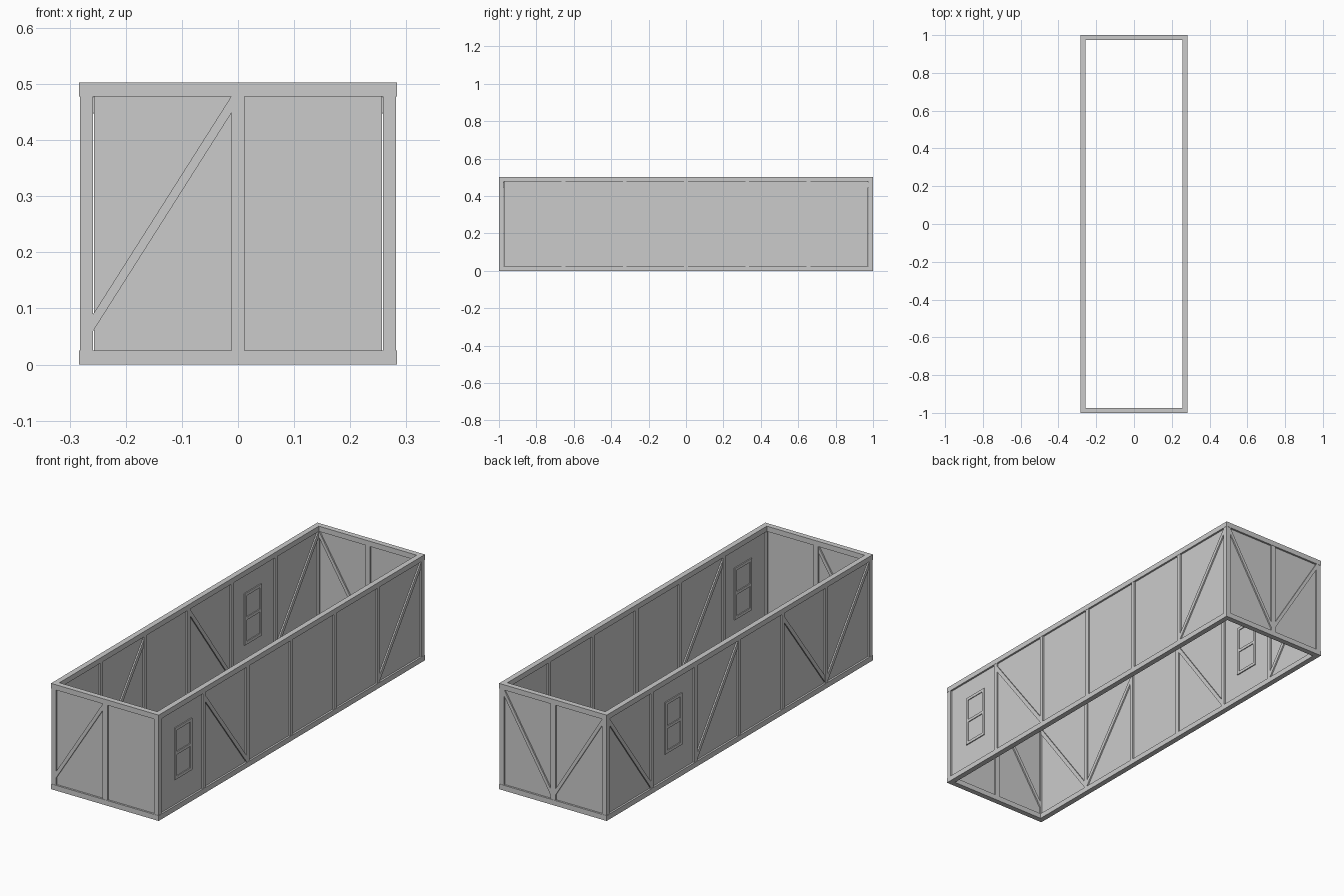
import bpy, bmesh
from mathutils import Vector

if "Cube" in bpy.data.objects:
    bpy.data.objects.remove(bpy.data.objects["Cube"])

X, Y, H = 0.283, 1.0, 0.503      # outer half sizes, height
T = 0.026                        # timber width
LO, HI = 0.025, 0.478            # top of sill, underside of plate
PX, PY = X - T / 2, Y - T / 2    # wall centre planes


def mesh_object(name, bm):
    bmesh.ops.recalc_face_normals(bm, faces=bm.faces[:])
    me = bpy.data.meshes.new(name)
    bm.to_mesh(me)
    bm.free()
    ob = bpy.data.objects.new(name, me)
    bpy.context.collection.objects.link(ob)
    return ob


def prism(name, wall, pts, half):
    """Extrude a (u, z) outline through a wall; u runs along the wall."""
    axis, plane = wall
    bm = bmesh.new()

    def place(u, z, d):
        return (plane + d, u, z) if axis == 'x' else (u, plane + d, z)
    f = bm.faces.new([bm.verts.new(place(u, z, -half)) for u, z in pts])
    ext = bmesh.ops.extrude_face_region(bm, geom=[f])
    shift = Vector(place(0, 0, half)) - Vector(place(0, 0, -half))
    bmesh.ops.translate(bm, vec=shift,
                        verts=[v for v in ext['geom'] if isinstance(v, bmesh.types.BMVert)])
    return mesh_object(name, bm)


def rect(name, wall, u0, u1, z0, z1, half):
    return prism(name, wall, [(u0, z0), (u1, z0), (u1, z1), (u0, z1)], half)


def brace(wall, u0, z0, u1, z1, w=0.03):
    prism("diagonal_brace", wall, [(u0, z0), (u1, z1), (u1, z1 + w), (u0, z0 + w)], 0.0105)


def ring(name, z0, z1):
    """Rectangular timber ring."""
    bm = bmesh.new()
    loops = []
    for x, y, z in ((X, Y, z0), (X, Y, z1), (X - T, Y - T, z1), (X - T, Y - T, z0)):
        loops.append([bm.verts.new((sx * x, sy * y, z))
                      for sx, sy in ((-1, -1), (1, -1), (1, 1), (-1, 1))])
    for k in range(4):
        a, b = loops[k], loops[(k + 1) % 4]
        for i in range(4):
            j = (i + 1) % 4
            bm.faces.new((a[i], a[j], b[j], b[i]))
    mesh_object(name, bm)


def window(wall, u, w=0.128, z0=0.144, z1=0.39, bar=0.014):
    """Two-pane sash: frame bars plus recessed glass."""
    half, d = w / 2, 0.009
    for s in (-1, 1):
        c = u + s * (half - bar / 2)
        rect("window_stile", wall, c - bar / 2, c + bar / 2, z0, z1, d)
    for z in (z0, (z0 + z1 - bar) / 2, z1 - bar):
        rect("window_rail", wall, u - half + bar, u + half - bar, z, z + bar, d)
    rect("window_glass", wall, u - half + bar, u + half - bar, z0 + bar, z1 - bar, 0.005)


right, left = ('x', PX), ('x', -PX)
front, back = ('y', -PY), ('y', PY)

# sill and top plate
ring("sill", 0, LO)
ring("top_plate", HI, H)

# corner posts
for wall in (right, left):
    for s in (-1, 1):
        rect("corner_post", wall, s * PY - 0.012, s * PY + 0.012, LO, HI, 0.012)

# infill panels and intermediate posts
for wall in (right, left):
    rect("side_panel", wall, -Y + T, Y - T, LO, HI, 0.004)
    for k in range(-2, 3):
        rect("side_post", wall, k * 0.3275 - 0.01, k * 0.3275 + 0.01, LO, HI, 0.012)
for wall in (front, back):
    rect("end_panel", wall, -X + T, X - T, LO, HI, 0.004)
    rect("end_post", wall, -0.012, 0.012, LO, HI, 0.012)

# braces: right side
brace(right, -0.645, 0.432, -0.338, 0.03)
brace(right, 0.665, 0.03, 0.975, 0.447)
# braces: left side
brace(left, -0.975, 0.447, -0.665, 0.03)
brace(left, -0.645, 0.03, -0.338, 0.432)
brace(left, 0.01, 0.447, 0.317, 0.03)
brace(left, 0.665, 0.03, 0.975, 0.447)
# braces: ends
brace(front, -0.258, 0.06, -0.012, 0.448)
brace(back, 0.258, 0.448, 0.012, 0.04)
brace(back, -0.258, 0.448, -0.012, 0.05)

# windows
window(right, -0.806)
window(left, 0.489)
